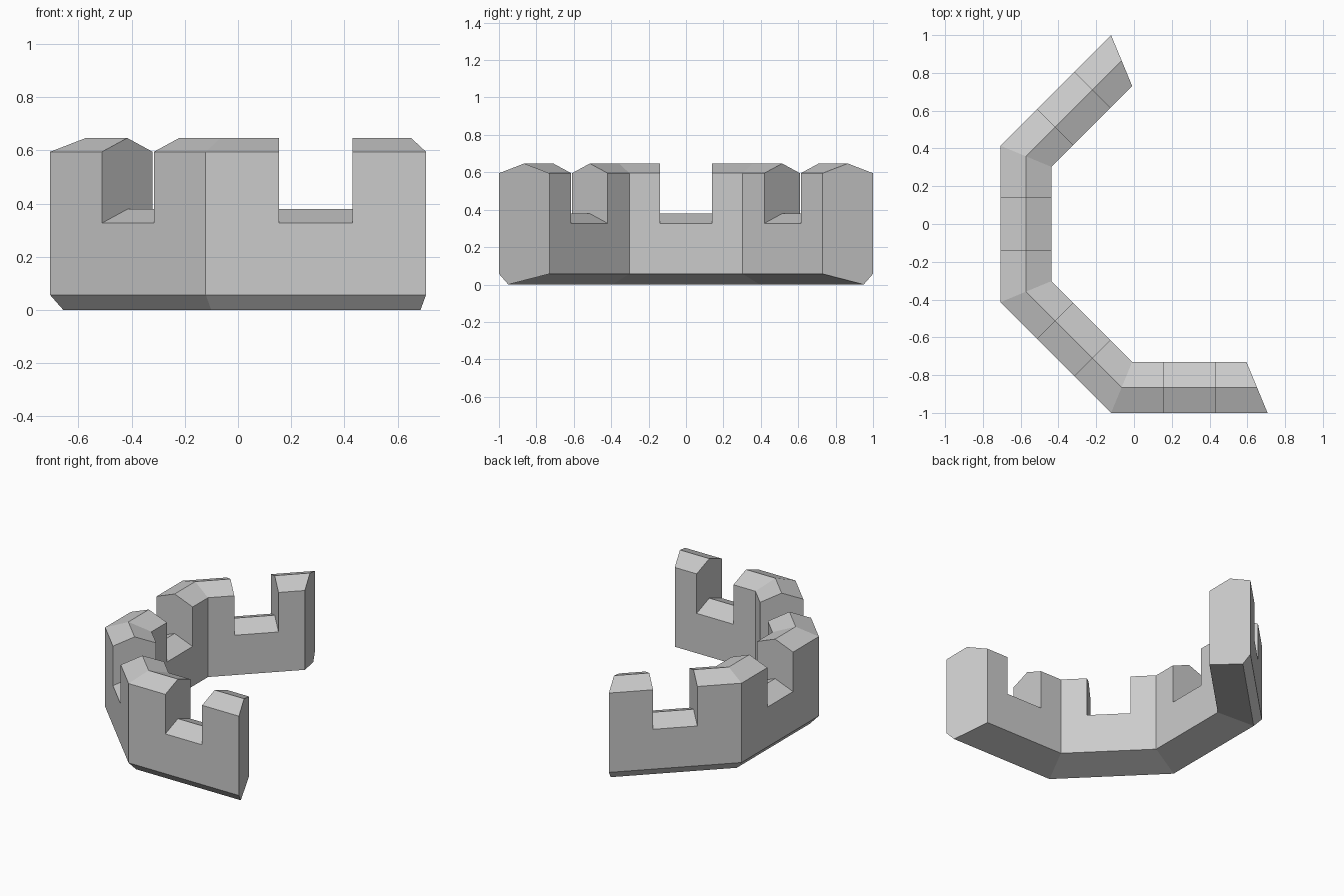
import bpy
import bmesh
from math import radians, tan, cos, sin

if "Cube" in bpy.data.objects:
    bpy.data.objects.remove(bpy.data.objects["Cube"], do_unlink=True)

# Wall proportions: apothem of the octagon is 1
DEPTH = 0.27
RIDGE = DEPTH / 2
KEEL = 0.05
NOTCH = 0.138
EAVE, PEAK = 0.595, 0.647
DROP = 0.268
BASE = 0.057
CENTRE_X = 1 - cos(radians(45))
SLOPE = tan(radians(22.5))

stone = bpy.data.materials.new("grey stone")
stone.use_nodes = True
grey = (0.6, 0.6, 0.6, 1)
stone.diffuse_color = grey
stone.node_tree.nodes["Principled BSDF"].inputs["Base Color"].default_value = grey

bm = bmesh.new()


def add_wall(angle, first_end, last_end):
    """One octagon side with a notch in its middle and a peaked top."""
    a = radians(angle)

    def face(*points):
        verts = []
        for inset, station, z in points:
            r = 1 - inset
            # stations 0 and 3 are mitred corners, 1 and 2 the notch edges
            t = (-r * SLOPE, -NOTCH, NOTCH, r * SLOPE)[station]
            verts.append(bm.verts.new((CENTRE_X + r * cos(a) - t * sin(a),
                                       r * sin(a) + t * cos(a), z)))
        bm.faces.new(verts)

    low = EAVE - DROP
    # outer and inner faces, and the sloping underside
    for w in (0, DEPTH):
        face((w, 0, BASE), (w, 3, BASE), (w, 3, EAVE), (w, 2, EAVE),
             (w, 2, low), (w, 1, low), (w, 1, EAVE), (w, 0, EAVE))
        face((w, 0, BASE), (w, 3, BASE), (KEEL, 3, 0), (KEEL, 0, 0))
        # peaked tops of the two merlons and of the notch floor
        for s in range(3):
            d = DROP if s == 1 else 0
            face((w, s, EAVE - d), (w, s + 1, EAVE - d),
                 (RIDGE, s + 1, PEAK - d), (RIDGE, s, PEAK - d))
    # notch cheeks
    for s in (1, 2):
        face((0, s, low), (RIDGE, s, PEAK - DROP), (DEPTH, s, low),
             (DEPTH, s, EAVE), (RIDGE, s, PEAK), (0, s, EAVE))
    # end caps of the whole wall
    for s, capped in ((0, first_end), (3, last_end)):
        if capped:
            face((KEEL, s, 0), (DEPTH, s, BASE), (DEPTH, s, EAVE),
                 (RIDGE, s, PEAK), (0, s, EAVE), (0, s, BASE))


for angle in (135, 180, 225, 270):
    add_wall(angle, angle == 135, angle == 270)

bmesh.ops.remove_doubles(bm, verts=bm.verts, dist=0.0005)
bmesh.ops.recalc_face_normals(bm, faces=bm.faces)
mesh = bpy.data.meshes.new("battlement_wall")
bm.to_mesh(mesh)
bm.free()
mesh.materials.append(stone)
wall = bpy.data.objects.new("battlement_wall", mesh)
bpy.context.collection.objects.link(wall)
